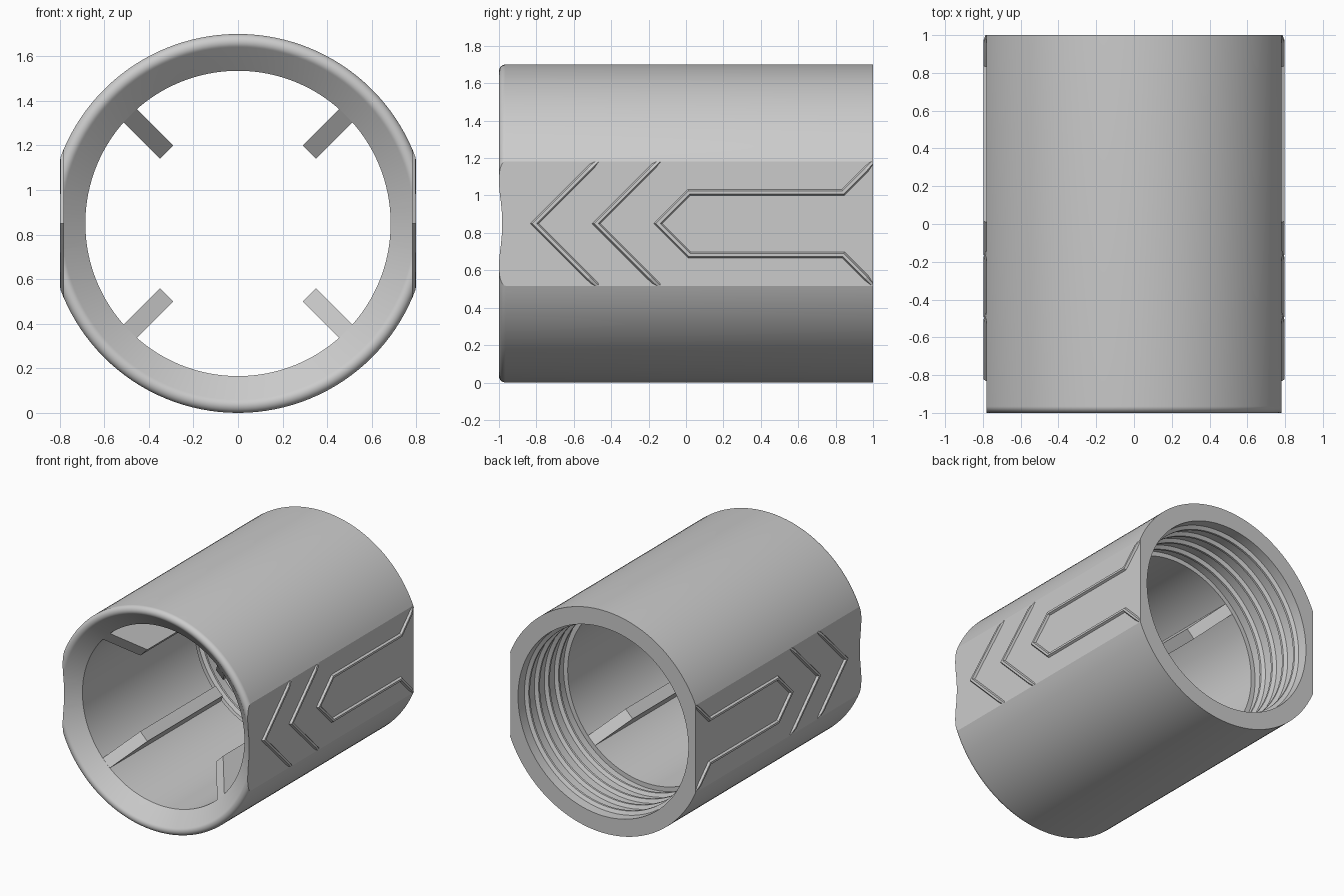
import bpy, bmesh, math
from mathutils import Vector

if "Cube" in bpy.data.objects:
    bpy.data.objects.remove(bpy.data.objects["Cube"])

R = 0.85        # outer radius, also the height of the axis
BORE = 0.685    # smooth bore radius
SOCKET = 0.72   # threaded socket radius
FLAT = 0.782    # distance of the side flats from the axis
RIB = 0.798     # distance of the rib crests from the axis
SEGMENTS = 128

grey = bpy.data.materials.new("plain grey")
grey.use_nodes = True
colour = (0.6, 0.6, 0.6, 1)
grey.diffuse_color = colour
grey.node_tree.nodes["Principled BSDF"].inputs["Base Color"].default_value = colour


def finish(bm, name, angle=14):
    bmesh.ops.recalc_face_normals(bm, faces=bm.faces)
    mesh = bpy.data.meshes.new(name)
    bm.to_mesh(mesh)
    bm.free()
    mesh.materials.append(grey)
    obj = bpy.data.objects.new(name, mesh)
    bpy.context.collection.objects.link(obj)
    bpy.ops.object.select_all(action="DESELECT")
    obj.select_set(True)
    bpy.context.view_layer.objects.active = obj
    bpy.ops.object.shade_smooth_by_angle(angle=math.radians(angle))
    return obj


def bridge(bm, rings, closed):
    """Join equal rings of vertices with quads."""
    n = len(rings[0])
    for i in range(len(rings) if closed else len(rings) - 1):
        a, b = rings[i], rings[(i + 1) % len(rings)]
        for j in range(n):
            k = (j + 1) % n
            bm.faces.new((a[j], a[k], b[k], b[j]))


# Sleeve section as (radius, y): rounded lip, lead-in cone, bore, threaded socket
lip = 0.035
section = [(R, 1)]
for i in range(13):
    a = math.radians(i * 135 / 12)
    section.append((R - lip + lip * math.cos(a), -1 + lip - lip * math.sin(a)))
section += [(BORE, -0.9), (BORE, 0.45), (SOCKET, 0.45)]
for i in range(4):
    y = 0.54 + i * 0.12
    section += [(SOCKET, y - 0.022), (0.694, y - 0.008), (0.694, y + 0.008), (SOCKET, y + 0.022)]
section.append((SOCKET, 1))

bm = bmesh.new()
rings = []
for s in range(SEGMENTS):
    a = 2 * math.pi * s / SEGMENTS
    rings.append([bm.verts.new((r * math.cos(a), y, R + r * math.sin(a))) for r, y in section])
bridge(bm, rings, True)

# Slice both side flats and close them
for side in (-1, 1):
    cut = bmesh.ops.bisect_plane(
        bm, geom=bm.verts[:] + bm.edges[:] + bm.faces[:], dist=1e-5,
        plane_co=(side * FLAT, 0, 0), plane_no=(side, 0, 0), clear_outer=True)
    rim = [e for e in cut["geom_cut"] if isinstance(e, bmesh.types.BMEdge) and e.is_boundary]
    bmesh.ops.holes_fill(bm, edges=rim, sides=0)
finish(bm, "sleeve")

# Four inner guide fins with sloped ends
fin_outline = [(0.71, -0.89), (BORE, -0.9), (0.4525, -0.68),
               (0.4525, 0.23), (BORE, 0.45), (0.71, 0.44)]
for i, name in enumerate(("upper_left", "upper_right", "lower_right", "lower_left")):
    a = math.radians(45 + 90 * i)
    out = Vector((math.cos(a), 0, math.sin(a)))
    across = Vector((-math.sin(a), 0, math.cos(a))) * 0.0425
    bm = bmesh.new()
    ends = [[bm.verts.new(out * r + across * s + Vector((0, y, R))) for r, y in fin_outline]
            for s in (-1, 1)]
    bridge(bm, ends, False)
    for end in ends:
        bm.faces.new(end)
    finish(bm, name + "_guide_fin")


def crest(h):
    """Rib height, limited by the round of the sleeve."""
    return max(FLAT, min(RIB, math.sqrt(R * R - h * h)))


def rib(name, path, side):
    """Sweep a bevelled strip along a path of (y, height from axis)."""
    pts = [Vector(p) for p in path]
    bm = bmesh.new()
    rings = []
    for i, p in enumerate(pts):
        d0 = (p - pts[max(i - 1, 0)]).normalized()
        d1 = (pts[min(i + 1, len(pts) - 1)] - p).normalized()
        d0, d1 = (d0 if i else d1), (d1 if i < len(pts) - 1 else d0)
        n0, n1 = Vector((-d0.y, d0.x)), Vector((-d1.y, d1.x))
        mitre = (n0 + n1) / (1 + n0.dot(n1))
        ring = []
        for offset, raised in ((-0.018, 0), (-0.008, 1), (0.008, 1), (0.018, 0)):
            q = p + mitre * offset
            h = max(-0.335, min(0.335, q.y))
            x = crest(h) if raised else FLAT - 0.004
            ring.append(bm.verts.new((side * x, min(q.x, 1), R + h)))
        rings.append(ring)
    bridge(bm, rings, False)
    for end in (rings[0], rings[-1]):
        bm.faces.new(end)
    finish(bm, name)


def mirrored(half):
    """Complete a half path that ends on the centre line."""
    return half + [(y, -h) for y, h in reversed(half[:-1])]


# Two chevrons and one long arrow outline on each flat
for side, label in ((1, "left"), (-1, "right")):
    for tip, place in ((-0.81, "front"), (-0.48, "middle")):
        arm = [(tip + h, h) for h in (0.335, 0.31, 0.29, 0)]
        rib(f"{label}_{place}_chevron", mirrored(arm), side)
    arrow = [(1.0, 0.327), (0.963, 0.29), (0.84, 0.167), (0.017, 0.167), (-0.15, 0)]
    rib(f"{label}_arrow_outline", mirrored(arrow), side)
